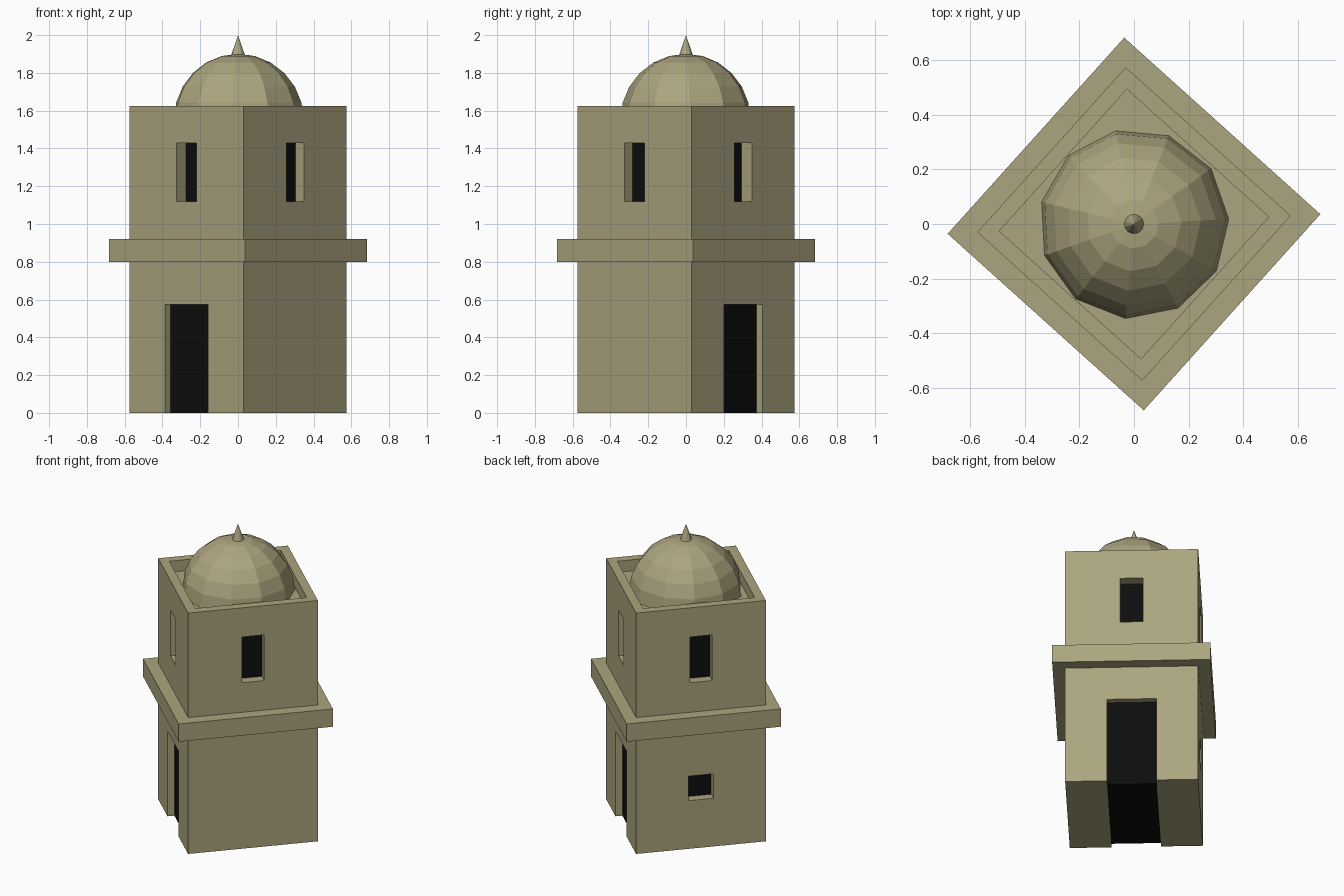
import bpy, bmesh
from math import radians, sin, cos, pi
from mathutils import Matrix

if "Cube" in bpy.data.objects:
    bpy.data.objects.remove(bpy.data.objects["Cube"])

TURN = radians(48)      # the whole tower is turned about z
HALF = 0.407            # half width of the tower


def material(name, rgb):
    m = bpy.data.materials.new(name)
    m.diffuse_color = (*rgb, 1)
    m.use_nodes = True
    m.node_tree.nodes["Principled BSDF"].inputs["Base Color"].default_value = m.diffuse_color
    return m


STONE = material("stone", (0.41, 0.376, 0.21))
DARK = material("dark", (0.004, 0.004, 0.004))


def finish(name, bm, mat, turn=TURN):
    bmesh.ops.recalc_face_normals(bm, faces=bm.faces)
    me = bpy.data.meshes.new(name)
    bm.to_mesh(me)
    bm.free()
    me.materials.append(mat)
    ob = bpy.data.objects.new(name, me)
    ob.rotation_euler.z = turn
    bpy.context.collection.objects.link(ob)
    return ob


def add_box(bm, x0, x1, y0, y1, z0, z1, quarter=0):
    m = (Matrix.Rotation(quarter * pi / 2, 4, 'Z')
         @ Matrix.Translation(((x0 + x1) / 2, (y0 + y1) / 2, (z0 + z1) / 2))
         @ Matrix.Diagonal((x1 - x0, y1 - y0, z1 - z0, 1)))
    bmesh.ops.create_cube(bm, size=1, matrix=m)


def box(name, half, z0, z1, mat=STONE):
    bm = bmesh.new()
    add_box(bm, -half, half, -half, half, z0, z1)
    return finish(name, bm, mat)


# tower body and projecting ledge
body = box("tower_body", HALF, 0, 1.625)
box("ledge", 0.484, 0.80, 0.92)

# openings: (side as quarter turn, half width, bottom, top, depth)
windows = [(q, 0.07, 1.12, 1.428, 0.073 if q % 2 == 0 else 0.062) for q in range(4)]
windows.append((1, 0.078, 0.325, 0.49, 0.06))

cut, panes = bmesh.new(), bmesh.new()
for q, w, z0, z1, d in windows:
    add_box(cut, HALF - d - 0.02, HALF + 0.1, -w, w, z0, z1, q)
    add_box(panes, HALF - d - 0.02, HALF - d, -w, w, z0, z1, q)
finish("window_openings", panes, DARK)

# doorway passage running through the tower, filled with dark
add_box(cut, -0.6, 0.6, -0.152, 0.152, -0.1, 0.575)
passage = bmesh.new()
add_box(passage, -HALF + 0.043, HALF - 0.043, -0.152, 0.152, 0, 0.575)
finish("doorway", passage, DARK)

# sunken roof behind the parapet
add_box(cut, -0.35, 0.35, -0.35, 0.35, 1.55, 1.8)

cutter = finish("cutter", cut, STONE)
cutter.hide_render = True
mod = body.modifiers.new("openings", 'BOOLEAN')
mod.operation, mod.solver, mod.object = 'DIFFERENCE', 'EXACT', cutter
bpy.context.view_layer.objects.active = body
bpy.ops.object.modifier_apply(modifier="openings")
bpy.data.objects.remove(cutter)


# faceted dome and finial, each a profile spun in eleven steps
def lathe(name, profile, sides=11):
    bm = bmesh.new()
    rings = [[bm.verts.new((r * cos(2 * pi * i / sides), r * sin(2 * pi * i / sides), z))
              for i in range(sides)] for r, z in profile[:-1]]
    tip = bm.verts.new((0, 0, profile[-1][1]))
    for i in range(sides):
        j = (i + 1) % sides
        for a, b in zip(rings, rings[1:]):
            bm.faces.new((a[i], a[j], b[j], b[i]))
        bm.faces.new((rings[-1][i], rings[-1][j], tip))
    bm.faces.new(rings[0][::-1])
    return finish(name, bm, STONE, radians(3))


R = 0.348
lathe("dome", [(R * cos(radians(15 * k)), 1.553 + R * sin(radians(15 * k))) for k in range(7)])
lathe("finial", [(0.038, 1.89), (0, 2.0)])
